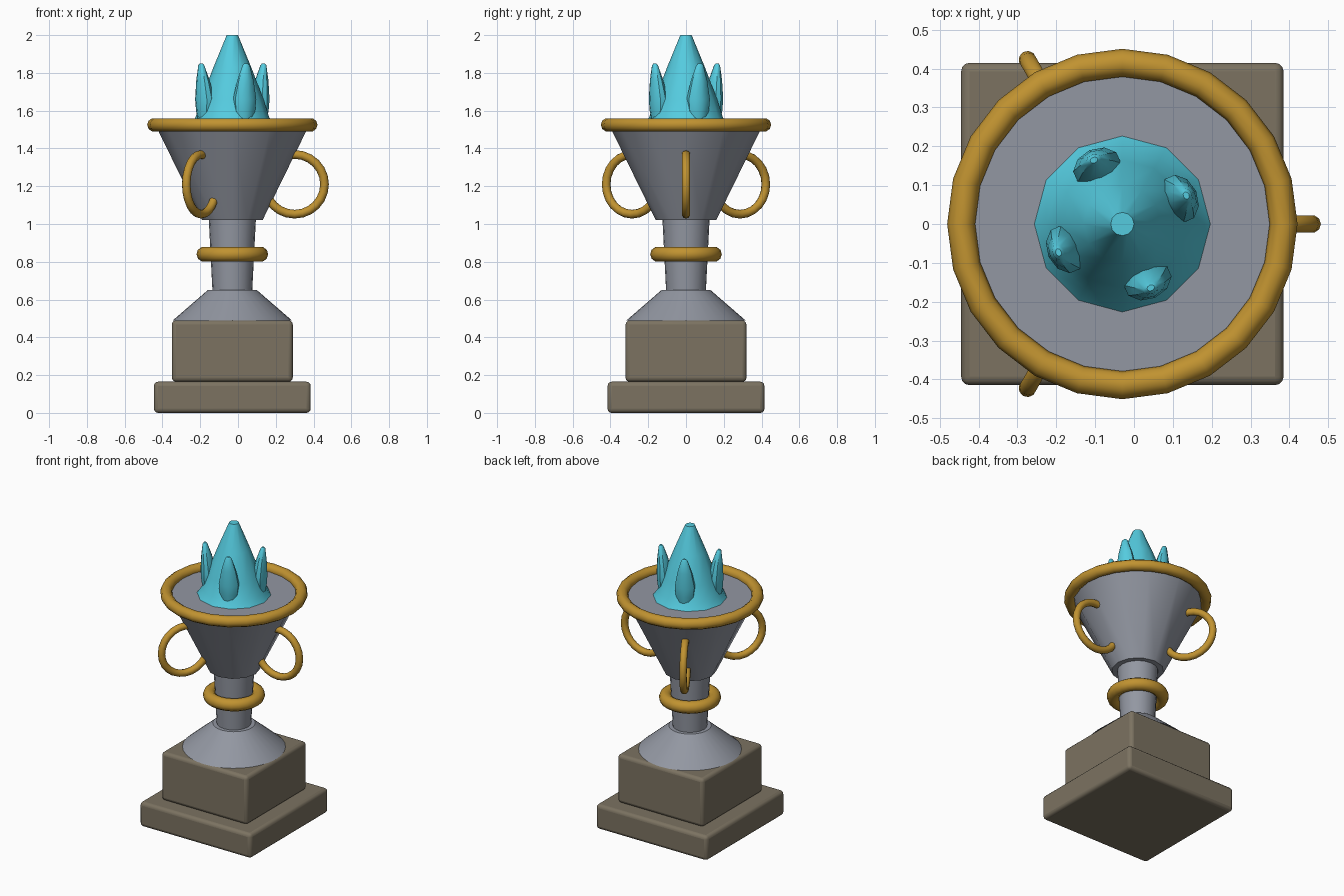
import bpy, math
from mathutils import Matrix, Vector

if "Cube" in bpy.data.objects:
    bpy.data.objects.remove(bpy.data.objects["Cube"])

CX = -0.03  # trophy axis


def material(name, rgb):
    m = bpy.data.materials.new(name)
    m.diffuse_color = (*rgb, 1)
    m.use_nodes = True
    m.node_tree.nodes["Principled BSDF"].inputs["Base Color"].default_value = m.diffuse_color
    return m


STONE = material("stone", (0.20, 0.17, 0.12))
METAL = material("grey metal", (0.29, 0.31, 0.36))
GOLD = material("gold", (0.53, 0.29, 0.03))
TEAL = material("teal flame", (0.09, 0.60, 0.74))


def finish(obj, name, mat, angle=35):
    obj.name = name
    obj.data.materials.append(mat)
    bpy.ops.object.shade_smooth_by_angle(angle=math.radians(angle))
    return obj


def block(name, half, z0, z1):
    bpy.ops.mesh.primitive_cube_add(size=1, location=(CX, 0, (z0 + z1) / 2))
    obj = bpy.context.object
    obj.data.transform(Matrix.Diagonal((half * 2, half * 2, z1 - z0, 1)))
    bevel = obj.modifiers.new("rounded edges", 'BEVEL')
    bevel.width, bevel.segments = 0.022, 3
    finish(obj, name, STONE)


def frustum(name, r0, r1, z0, z1, sides, angle=35):
    bpy.ops.mesh.primitive_cone_add(vertices=sides, radius1=r0, radius2=r1, depth=z1 - z0,
                                    location=(CX, 0, (z0 + z1) / 2))
    finish(bpy.context.object, name, METAL, angle)


def ring(name, major, minor, loc, rot=(0, 0, 0)):
    bpy.ops.mesh.primitive_torus_add(major_radius=major, minor_radius=minor, major_segments=24,
                                     minor_segments=10, location=loc, rotation=rot)
    finish(bpy.context.object, name, GOLD, 50)


def flame(name, profile, sides, loc, turn=0, squash=1):
    """Lathe (radius, z, outward shift) points into a closed flame."""
    verts, faces, n = [], [], len(profile)
    spin = Matrix.Rotation(turn, 3, 'Z')
    for r, z, shift in profile:
        for i in range(sides):
            a = math.tau * i / sides
            verts.append(spin @ Vector((shift + r * squash * math.cos(a), r * math.sin(a), z)))
    for k in range(n - 1):
        for i in range(sides):
            j = (i + 1) % sides
            faces.append((k * sides + i, k * sides + j, (k + 1) * sides + j, (k + 1) * sides + i))
    faces.append(tuple(reversed(range(sides))))
    faces.append(tuple(range((n - 1) * sides, n * sides)))
    mesh = bpy.data.meshes.new(name)
    mesh.from_pydata(verts, [], faces)
    obj = bpy.data.objects.new(name, mesh)
    obj.location = loc
    bpy.context.collection.objects.link(obj)
    bpy.ops.object.select_all(action='DESELECT')
    obj.select_set(True)
    bpy.context.view_layer.objects.active = obj
    finish(obj, name, TEAL, 40)


# Stepped stone plinth
block("lower_plinth", 0.415, 0.0, 0.165)
block("upper_plinth", 0.32, 0.165, 0.49)

# Foot, stem and cup
frustum("foot", 0.315, 0.13, 0.49, 0.65, 32)
frustum("stem", 0.105, 0.125, 0.64, 1.03, 20)
frustum("cup", 0.16, 0.405, 1.02, 1.52, 12)

# Gold rings
ring("stem_ring", 0.15, 0.04, (CX, 0, 0.84))
ring("cup_rim", 0.415, 0.036, (CX, 0, 1.525))
for k in range(3):
    a = math.tau * k / 3
    ring(f"handle_{k + 1}", 0.158, 0.023,
         (CX + 0.33 * math.cos(a), 0.33 * math.sin(a), 1.21), (math.pi / 2, 0, a))

# Central flame with four small tongues around it
flame("main_flame", [(0.23, 1.515, 0), (0.195, 1.565, 0), (0.165, 1.66, 0),
                     (0.10, 1.83, 0), (0.03, 2.0, 0)], 12, (CX, 0, 0))
for k in range(4):
    flame(f"small_flame_{k + 1}", [(0.035, 1.53, 0.165), (0.058, 1.60, 0.16), (0.064, 1.66, 0.16),
                                   (0.045, 1.76, 0.17), (0.02, 1.84, 0.18), (0.01, 1.85, 0.18)],
          10, (CX, 0, 0), math.radians(24) + k * math.pi / 2, 0.75)
